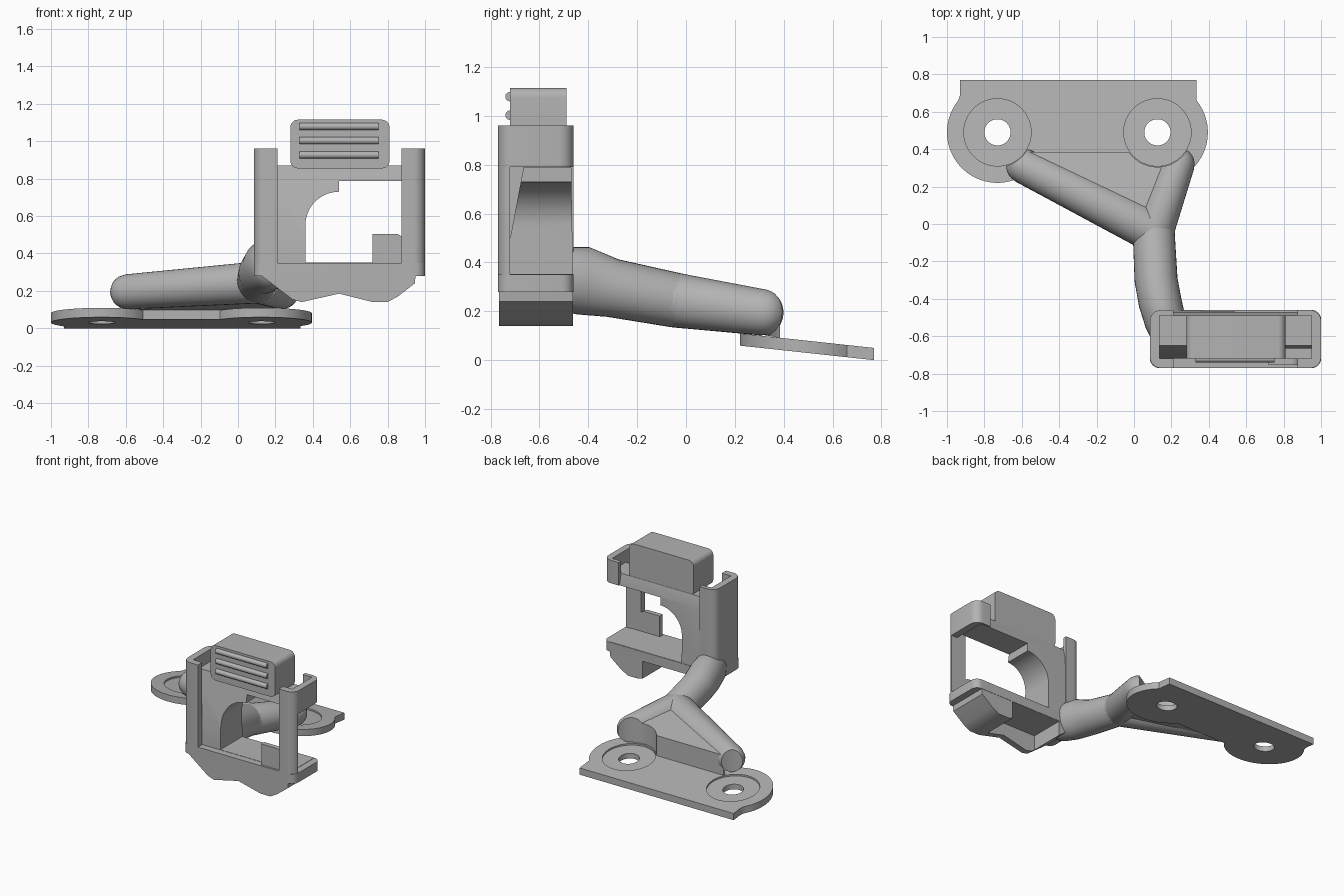
import bpy, bmesh, math
from mathutils import Vector

if "Cube" in bpy.data.objects:
    bpy.data.objects.remove(bpy.data.objects["Cube"], do_unlink=True)

GREY = (0.45, 0.45, 0.45, 1)
mat = bpy.data.materials.new("plain grey")
mat.use_nodes = True
mat.diffuse_color = GREY
mat.node_tree.nodes["Principled BSDF"].inputs["Base Color"].default_value = GREY


def finish(name, bm, smooth=True):
    bmesh.ops.recalc_face_normals(bm, faces=bm.faces)
    me = bpy.data.meshes.new(name)
    bm.to_mesh(me)
    bm.free()
    me.materials.append(mat)
    ob = bpy.data.objects.new(name, me)
    bpy.context.collection.objects.link(ob)
    if smooth:
        shade(ob)
    return ob


def activate(ob):
    bpy.ops.object.select_all(action='DESELECT')
    ob.select_set(True)
    bpy.context.view_layer.objects.active = ob


def shade(ob):
    activate(ob)
    bpy.ops.object.shade_smooth_by_angle(angle=math.radians(30))


def prism(name, pts, plane, a, b):
    """Extrude a 2D outline lying in plane xy, xz or yz from a to b."""
    place = {"xy": lambda u, v, w: (u, v, w),
             "xz": lambda u, v, w: (u, w, v),
             "yz": lambda u, v, w: (w, u, v)}[plane]
    bm = bmesh.new()
    low = [bm.verts.new(place(u, v, a)) for u, v in pts]
    high = [bm.verts.new(place(u, v, b)) for u, v in pts]
    bm.faces.new(low)
    bm.faces.new(high)
    n = len(pts)
    for i in range(n):
        j = (i + 1) % n
        bm.faces.new((low[i], low[j], high[j], high[i]))
    return finish(name, bm)


def arc(cx, cy, r, start, end, n=8):
    angles = [math.radians(start + (end - start) * i / n) for i in range(n + 1)]
    return [(cx + r * math.cos(t), cy + r * math.sin(t)) for t in angles]


def rect(x0, x1, y0, y1, r=0):
    if not r:
        return [(x0, y0), (x1, y0), (x1, y1), (x0, y1)]
    return (arc(x1 - r, y0 + r, r, -90, 0) + arc(x1 - r, y1 - r, r, 0, 90)
            + arc(x0 + r, y1 - r, r, 90, 180) + arc(x0 + r, y0 + r, r, 180, 270))


def circle(cx, cy, r):
    return arc(cx, cy, r, 0, 352.5, 47)


def cut(ob, *cutters):
    for c in cutters:
        m = ob.modifiers.new("cut", 'BOOLEAN')
        m.operation = 'DIFFERENCE'
        m.solver = 'EXACT'
        m.object = c
        activate(ob)
        bpy.ops.object.modifier_apply(modifier=m.name)
        bpy.data.objects.remove(c, do_unlink=True)
    shade(ob)


def tube(name, stations, n=32):
    """Round-ended tube through stations (point, half width, half height)."""
    st = [(Vector(p), w, h) for p, w, h in stations]
    first = (st[1][0] - st[0][0]).normalized()
    last = (st[-1][0] - st[-2][0]).normalized()
    caps = [math.radians(t) for t in (85, 65, 45, 25)]

    def cap(s, d):
        return [(s[0] + d * s[1] * math.sin(t), s[1] * math.cos(t), s[2] * math.cos(t)) for t in caps]
    st = cap(st[0], -first) + st + cap(st[-1], last)[::-1]
    bm = bmesh.new()
    rings = []
    for i, (p, w, h) in enumerate(st):
        d = st[min(i + 1, len(st) - 1)][0] - st[max(i - 1, 0)][0]
        side = Vector((d.y, -d.x, 0)).normalized()
        up = side.cross(d).normalized()
        rings.append([bm.verts.new(p + side * w * math.cos(k * math.tau / n)
                                   + up * h * math.sin(k * math.tau / n)) for k in range(n)])
    for r0, r1 in zip(rings, rings[1:]):
        for k in range(n):
            j = (k + 1) % n
            bm.faces.new((r0[k], r0[j], r1[j], r1[k]))
    bm.faces.new(rings[0])
    bm.faces.new(rings[-1])
    return finish(name, bm)


# Mounting plate with two lobes, countersunk screw holes and a slight tilt
HOLES = [(-0.73, 0.49), (0.125, 0.49)]
outline = ([(-0.93, 0.77), (-0.93, 0.69)] + arc(*HOLES[0], 0.27, 141, 325, 32)
           + [(-0.46, 0.335), (-0.15, 0.335)]
           + arc(*HOLES[1], 0.27, 215, 399, 32) + [(0.335, 0.69), (0.335, 0.77)])
plate = prism("mounting_plate", outline, "xy", 0, 0.05)
for h in HOLES:
    cut(plate, prism("recess_cutter", circle(*h, 0.18), "xy", 0.038, 0.2),
        prism("hole_cutter", circle(*h, 0.07), "xy", -0.1, 0.2))
for v in plate.data.vertices:
    v.co.z += (0.77 - v.co.y) * 0.108

# Forked arm: two legs, a web between them and a stem to the holder
joint = (0.105, -0.04, 0.245)
legs = [tube("right_leg", [((-0.59, 0.31, 0.195), 0.094, 0.094), (joint, 0.115, 0.112)]),
        tube("left_leg", [((0.235, 0.32, 0.195), 0.09, 0.094), (joint, 0.108, 0.112)])]
web = prism("leg_web", [(-0.6, 0.385), (0.22, 0.385), (0.13, 0.0), (0.0, 0.0)], "xy", 0.13, 0.3)
for v in web.data.vertices:
    v.co.z += -0.18 * v.co.y + (0.01 if v.co.z > 0.2 else 0.03)
for part in legs + [web]:
    cut(part, *[prism("screw_cutter", circle(*h, 0.185), "xy", 0.08, 0.6) for h in HOLES])
tube("stem", [(joint, 0.112, 0.112), ((0.118, -0.3, 0.295), 0.115, 0.12),
              ((0.14, -0.42, 0.325), 0.115, 0.14), ((0.17, -0.53, 0.335), 0.11, 0.13)])

# Holder side posts: channels with rounded outer corners
MID = 0.5425
channel = (arc(0.145, -0.71, 0.06, 180, 270)
           + [(0.21, -0.77), (0.21, -0.72), (0.135, -0.72), (0.135, -0.49),
              (0.21, -0.49), (0.21, -0.46)] + arc(0.145, -0.52, 0.06, 90, 180))
prism("right_post", channel, "xy", 0.28, 0.96)
left_post = prism("left_post", [(2 * MID - x, y) for x, y in channel], "xy", 0.28, 0.96)
cut(left_post, prism("side_cutter", rect(0.8, 1.1, -0.72, -0.4), "xy", 0.35, 0.79))

# Holder back body with a sloped front and a part-round window
body = prism("back_body", [(-0.462, 0.28), (-0.72, 0.28), (-0.72, 0.5), (-0.665, 0.79),
                           (-0.65, 0.87), (-0.488, 0.87), (-0.47, 0.79)], "yz", 0.135, 0.95)
window = ([(1.1, 0.352), (1.1, 0.788), (0.54, 0.788)] + arc(0.54, 0.55, 0.18, 90, 180, 16)
          + [(0.36, 0.352)])
cut(body, prism("window_cutter", window, "xz", -0.9, -0.3))

# Bottom shelf, front sill and scalloped skirt
prism("shelf", rect(0.085, 1.0, -0.77, -0.46, 0.05), "xy", 0.28, 0.35)
skirt = prism("skirt", [(0.12, 0.285), (0.29, 0.155), (0.34, 0.14), (0.54, 0.185), (0.72, 0.14),
                        (0.8, 0.14), (0.855, 0.17), (0.945, 0.24), (0.95, 0.285)],
              "xz", -0.765, -0.462)
cut(skirt, prism("pocket_cutter", rect(0.27, 0.68, -0.72, -0.4), "xy", 0.0, 0.279))

# Small catch standing on the sill
prism("sill_catch", [(0.72, 0.34), (0.89, 0.34)] + arc(0.84, 0.455, 0.05, 0, 90) + [(0.72, 0.505)],
      "xz", -0.755, -0.72)

# Thumb grip block with three ribs
prism("grip_block", rect(0.28, 0.81, 0.855, 1.115, 0.04), "xz", -0.72, -0.49)
for i in range(3):
    prism("grip_rib", circle(-0.721, 0.927 + 0.076 * i, 0.019), "yz", 0.33, 0.75)
